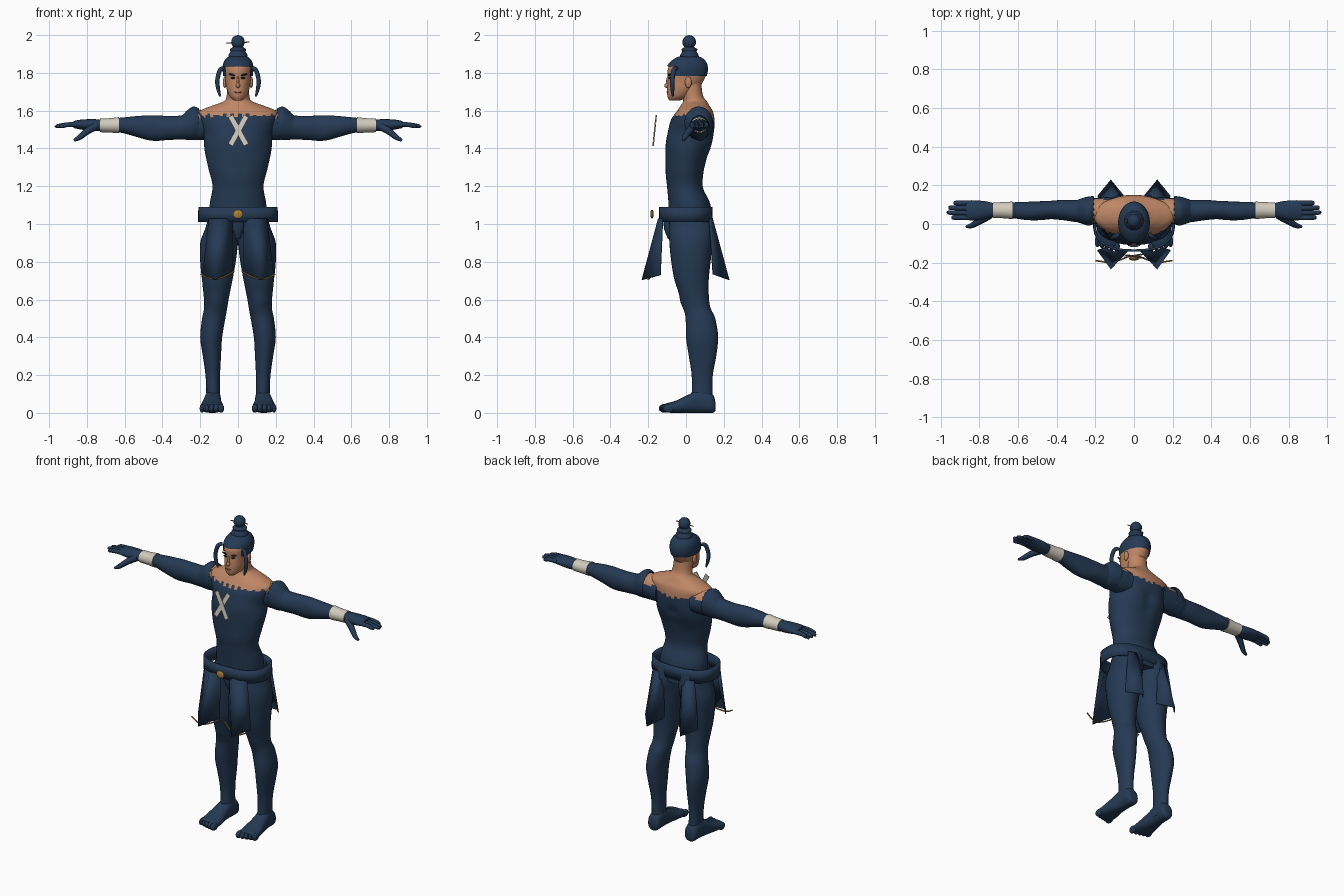
import bpy, bmesh, math
from mathutils import Vector, Matrix

if "Cube" in bpy.data.objects:
    bpy.data.objects.remove(bpy.data.objects["Cube"])


def material(name, rgb):
    m = bpy.data.materials.new(name)
    m.use_nodes = True
    m.diffuse_color = (*rgb, 1)
    m.node_tree.nodes["Principled BSDF"].inputs["Base Color"].default_value = (*rgb, 1)
    return m


navy = material("navy cloth", (0.018, 0.042, 0.088))
skin = material("warm skin", (0.52, 0.24, 0.13))
linen = material("pale linen", (0.64, 0.6, 0.5))
gold = material("dull gold", (0.42, 0.22, 0.04))
dark = material("dark paint", (0.01, 0.013, 0.02))
lip = material("lip", (0.34, 0.12, 0.075))


def finish(name, bm, mats, mirror=False, rule=None, angle=50):
    """Turn a bmesh into a shaded, coloured object, optionally mirrored."""
    bmesh.ops.recalc_face_normals(bm, faces=bm.faces)
    me = bpy.data.meshes.new(name)
    bm.to_mesh(me)
    bm.free()
    for m in mats:
        me.materials.append(m)
    if rule:
        for p in me.polygons:
            p.material_index = int(rule(p.center))
    me.shade_smooth()
    me.set_sharp_from_angle(angle=math.radians(angle))
    ob = bpy.data.objects.new(name, me)
    bpy.context.collection.objects.link(ob)
    if mirror:
        ob.modifiers.new("mirror", 'MIRROR').use_mirror_merge = False
    return ob


def spline(rows, steps):
    """Catmull-Rom interpolation through rows of numbers."""
    out = []
    for i in range(len(rows) - 1):
        a, b, c, d = (rows[max(0, min(len(rows) - 1, i + k))] for k in (-1, 0, 1, 2))
        for s in range(steps):
            t = s / steps
            out.append([q + .5 * t * (r - p + t * (2 * p - 5 * q + 4 * r - s2 + t * (3 * (q - r) + s2 - p)))
                        for p, q, r, s2 in zip(a, b, c, d)])
    return out + [list(rows[-1])]


def loft(axis, rows, segs=28, steps=4, caps=True, swells=(), power=1.0):
    """Rows are (position, low a, high a, low b, high b) along an axis."""
    bm = bmesh.new()
    k = "xyz".index(axis)
    ia, ib = [i for i in range(3) if i != k]
    rings = []
    for t, a0, a1, b0, b1 in spline(rows, steps):
        ring = []
        for j in range(segs):
            u = 2 * math.pi * j / segs
            c, s = (math.copysign(abs(f) ** power, f) for f in (math.cos(u), math.sin(u)))
            v = [0, 0, 0]
            v[k], v[ia], v[ib] = t, (a0 + a1) / 2 + c * (a1 - a0) / 2, (b0 + b1) / 2 + s * (b1 - b0) / 2
            ring.append(bm.verts.new(v))
        rings.append(ring)
    for r, q in zip(rings, rings[1:]):
        for j in range(segs):
            bm.faces.new((r[j - 1], r[j], q[j], q[j - 1]))
    if caps:
        bm.faces.new(rings[0])
        bm.faces.new(rings[-1])
    bmesh.ops.recalc_face_normals(bm, faces=bm.faces)
    bm.normal_update()
    # Muscle swells push the surface along its normals
    for v in bm.verts:
        push = sum(amt * math.exp(-((v.co - Vector(c)).length / rad) ** 2) for c, rad, amt in swells)
        v.co += v.normal * push
    return bm


def ball(name, c, size, mat, mirror=False, rot=None):
    bm = bmesh.new()
    bmesh.ops.create_uvsphere(bm, u_segments=16, v_segments=10, radius=1)
    m = Matrix.Translation(c) @ (rot or Matrix()) @ Matrix.Diagonal((*size, 1))
    bmesh.ops.transform(bm, matrix=m, verts=bm.verts)
    return finish(name, bm, [mat], mirror)


def tube(name, pts, radii, mat, mirror=False, bevel=0.01):
    cu = bpy.data.curves.new(name, 'CURVE')
    cu.dimensions, cu.bevel_depth, cu.bevel_resolution = '3D', bevel, 3
    cu.use_fill_caps = True
    sp = cu.splines.new('POLY')
    path = spline([(*p, r) for p, r in zip(pts, radii)], 5)
    sp.points.add(len(path) - 1)
    for q, p in zip(sp.points, path):
        q.co, q.radius = (*p[:3], 1), p[3] / bevel
    sp.use_smooth = True
    cu.materials.append(mat)
    ob = bpy.data.objects.new(name, cu)
    bpy.context.collection.objects.link(ob)
    if mirror:
        ob.modifiers.new("mirror", 'MIRROR')
    return ob


# Torso and neck, with a ragged neckline
body = [(.98, .15, -.085, .135), (1.1, .15, -.092, .13), (1.2, .135, -.1, .09), (1.3, .158, -.108, .1),
        (1.4, .178, -.108, .13), (1.48, .18, -.095, .145), (1.55, .2, -.08, .15), (1.595, .205, -.05, .143),
        (1.625, .14, -.03, .125), (1.65, .075, -.015, .11), (1.68, .06, -.02, .09), (1.75, .055, -.03, .08)]
swells = [((s * x, y, z), r, a) for s in (-1, 1) for x, y, z, r, a in
          ((.085, -.1, 1.46, .06, .01), (.09, .14, 1.45, .07, .01), (.05, -.1, 1.25, .04, .004))]
swells += [((0, .14, z), .035, -.012) for z in (1.2, 1.28, 1.36, 1.44)]


def bare(c):
    line = 1.575 if c.y < .05 else 1.535 + .15 * abs(c.x)
    return c.z > line + .007 * math.sin(c.x * 150)


finish("torso", loft('z', [(z, -r, r, a, b) for z, r, a, b in body], 64, 7, swells=swells), [navy, skin], rule=bare)

# Arms, sleeve cuffs and wrist wraps
arm = [(.12, .0, .14, 1.45, 1.595), (.2, .0, .135, 1.445, 1.605), (.25, .005, .128, 1.448, 1.595),
       (.3, .01, .125, 1.447, 1.575), (.37, .02, .125, 1.445, 1.572), (.43, .025, .12, 1.44, 1.575),
       (.48, .02, .118, 1.445, 1.575), (.55, .02, .115, 1.465, 1.57), (.63, .03, .112, 1.485, 1.562),
       (.73, .035, .108, 1.49, 1.555)]
finish("arm", loft('x', arm, 28, 4), [navy, skin], True, lambda c: c.x < .22 and c.z > 1.565)
cuff = [(.205, .0, .145, 1.45, 1.61), (.235, -.008, .142, 1.445, 1.622), (.265, .0, .135, 1.445, 1.605),
        (.3, .012, .122, 1.45, 1.57)]
bm = loft('x', cuff, 32, 4, caps=False)
for i, v in enumerate(bm.verts):
    if v.co.x < .21:
        v.co.x += .016 * (i % 2)
finish("sleeve_cuff", bm, [navy], True)
finish("wrist_wrap", loft('x', [(.63, .025, .116, 1.481, 1.566), (.68, .03, .113, 1.484, 1.56),
                                (.73, .031, .112, 1.486, 1.559)]), [linen], True)

# Gloved hands
finish("palm", loft('x', [(.72, .037, .106, 1.492, 1.553), (.77, .025, .118, 1.492, 1.555),
                          (.83, .018, .122, 1.5, 1.553), (.87, .022, .118, 1.508, 1.545)], 20), [navy], True)
for i, tip in enumerate((.945, .965, .96, .935)):
    y = .034 + .025 * i
    tube("finger", [(.84, y, 1.527), (.9, y - .001, 1.526), (tip - .008, y, 1.518), (tip, y, 1.517)],
         [.014, .013, .011, .005], navy, True)
tube("thumb", [(.75, .045, 1.52), (.8, .015, 1.49), (.84, -.008, 1.458), (.868, -.014, 1.443)],
     [.022, .018, .014, .007], navy, True)

# Legs
leg = [(1.06, 0, .15, -.085, .135), (.98, -.004, .172, -.09, .142), (.9, .0, .2, -.088, .14),
       (.8, .012, .2, -.078, .13), (.7, .03, .19, -.06, .12), (.6, .05, .18, -.025, .122),
       (.55, .058, .18, -.012, .132), (.5, .067, .19, -.002, .155), (.4, .084, .2, .0, .17),
       (.3, .09, .186, .015, .16), (.2, .095, .172, .03, .142), (.1, .095, .168, .03, .14),
       (.03, .092, .17, .02, .15)]
finish("leg", loft('z', leg, 32, 4, swells=[((.118, -.02, .59), .035, .008), ((.085, .14, .98), .06, .008)]),
       [navy], True)

# Feet with toes
foot = [(.155, .105, .155, .01, .06), (.14, .092, .17, 0, .1), (.08, .09, .175, 0, .125), (.02, .088, .185, 0, .1),
        (-.05, .078, .198, 0, .066), (-.1, .078, .2, .002, .052), (-.115, .09, .19, .01, .045)]
finish("foot", loft('y', foot, 24, 4, power=.85), [navy], True)
for i in range(5):
    ball("toe", (.09 + .025 * i, -.115 + .006 * i, .024), (.017 - .001 * i, .029, .023), navy, True)

# Belt: a hollow band standing off the hips
belt = finish("belt", loft('z', [(1.01, -.212, .212, -.143, .14), (1.09, -.21, .21, -.143, .14)], 48, 1,
                           caps=False, power=.8), [navy])
belt.modifiers.new("thickness", 'SOLIDIFY').thickness = .012
ball("belt_buckle", (0, -.18, 1.052), (.027, .009, .024), gold)
finish("loin_tab", loft('z', [(1.03, -.035, .035, -.12, -.09), (.97, -.03, .03, -.115, -.07),
                              (.92, -.012, .012, -.095, -.06)], 12), [navy])


# Folded skirt panels, front and back
def panel(name, top, bottom):
    bm = bmesh.new()
    a, b = ([bm.verts.new(p) for p in row] for row in (top, bottom))
    for i in range(len(top) - 1):
        bm.faces.new((a[i], a[i + 1], b[i + 1], b[i]))
    ob = finish(name, bm, [navy], True, angle=10)
    ob.modifiers.new("thickness", 'SOLIDIFY').thickness = .006


panel("front_panel", [(.03, -.135, 1.03), (.1, -.148, 1.03), (.155, -.125, 1.03)],
      [(.03, -.14, .75), (.12, -.235, .705), (.19, -.138, .73)])
panel("back_panel", [(.065, .135, 1.03), (.105, .142, 1.03), (.15, .125, 1.03)],
      [(.05, .145, .745), (.12, .23, .705), (.19, .145, .735)])
tube("skirt_trim", [(.02, -.165, .75), (.07, -.185, .722), (.12, -.2, .708), (.16, -.195, .715), (.197, -.19, .735)],
     [.004] * 5, gold, True, .004)

# Crossed chest wraps, floating ahead of the shirt
for s in (-1, 1):
    bm = bmesh.new()
    bmesh.ops.create_cube(bm, size=1)
    m = (Matrix.Translation((.002, -.166 + .002 * s, 1.495)) @ Matrix.Rotation(-.1, 4, 'X')
         @ Matrix.Rotation(s * .5, 4, 'Y') @ Matrix.Diagonal((.028, .004, .175, 1)))
    bmesh.ops.transform(bm, matrix=m, verts=bm.verts)
    finish("chest_wrap", bm, [linen])

# Head and hair cap share one profile
head = [(1.655, .022, -.088, -.03), (1.675, .044, -.098, .02), (1.71, .059, -.1, .06), (1.75, .066, -.097, .088),
        (1.785, .071, -.097, .104), (1.82, .074, -.096, .108), (1.85, .068, -.08, .1), (1.875, .05, -.045, .075),
        (1.886, .02, -.01, .035)]
finish("head", loft('z', [(z, -r, r, a, b) for z, r, a, b in head], 32, 4,
                    swells=[((s * .026, -.09, 1.772), .014, -.006) for s in (-1, 1)]), [skin])
bm = loft('z', [(z + .006, -r - .008, r + .008, a - .006, b + .008) for z, r, a, b in head], 48, 8)
low = [f for f in bm.faces if f.calc_center_median().z < (1.835 if f.calc_center_median().y < -.06 else 1.782)]
bmesh.ops.delete(bm, geom=low, context='FACES')
finish("hair_cap", bm, [navy])

# Face
ball("nose", (0, -.098, 1.733), (.011, .017, .014), skin)
ball("nose_bridge", (0, -.094, 1.755), (.007, .011, .027), skin)
ball("ear", (.07, .012, 1.75), (.01, .018, .03), skin, True)
ball("eye", (.027, -.087, 1.773), (.014, .006, .005), dark, True)
ball("eyebrow", (.03, -.089, 1.79), (.021, .007, .0045), dark, True, Matrix.Rotation(-.2, 4, 'Y'))
ball("mouth", (0, -.098, 1.698), (.02, .005, .005), lip)

# Topknot, pin and side locks
finish("topknot_base", loft('z', [(1.875, -.05, .05, -.035, .07), (1.895, -.05, .05, -.03, .066),
                                  (1.912, -.04, .04, -.02, .056), (1.925, -.043, .043, -.025, .06),
                                  (1.937, -.026, .026, -.006, .042)], 24), [navy])
ball("topknot", (0, .017, 1.963), (.036, .036, .037), navy)
tube("hair_pin", [(-.06, .01, 1.957), (0, .012, 1.96), (.06, .014, 1.963)], [.003] * 3, gold, False, .003)
tube("side_lock", [(.075, -.05, 1.825), (.095, -.065, 1.815), (.109, -.072, 1.765), (.106, -.072, 1.72),
                   (.094, -.07, 1.675)], [.01, .012, .012, .011, .005], navy, True)
